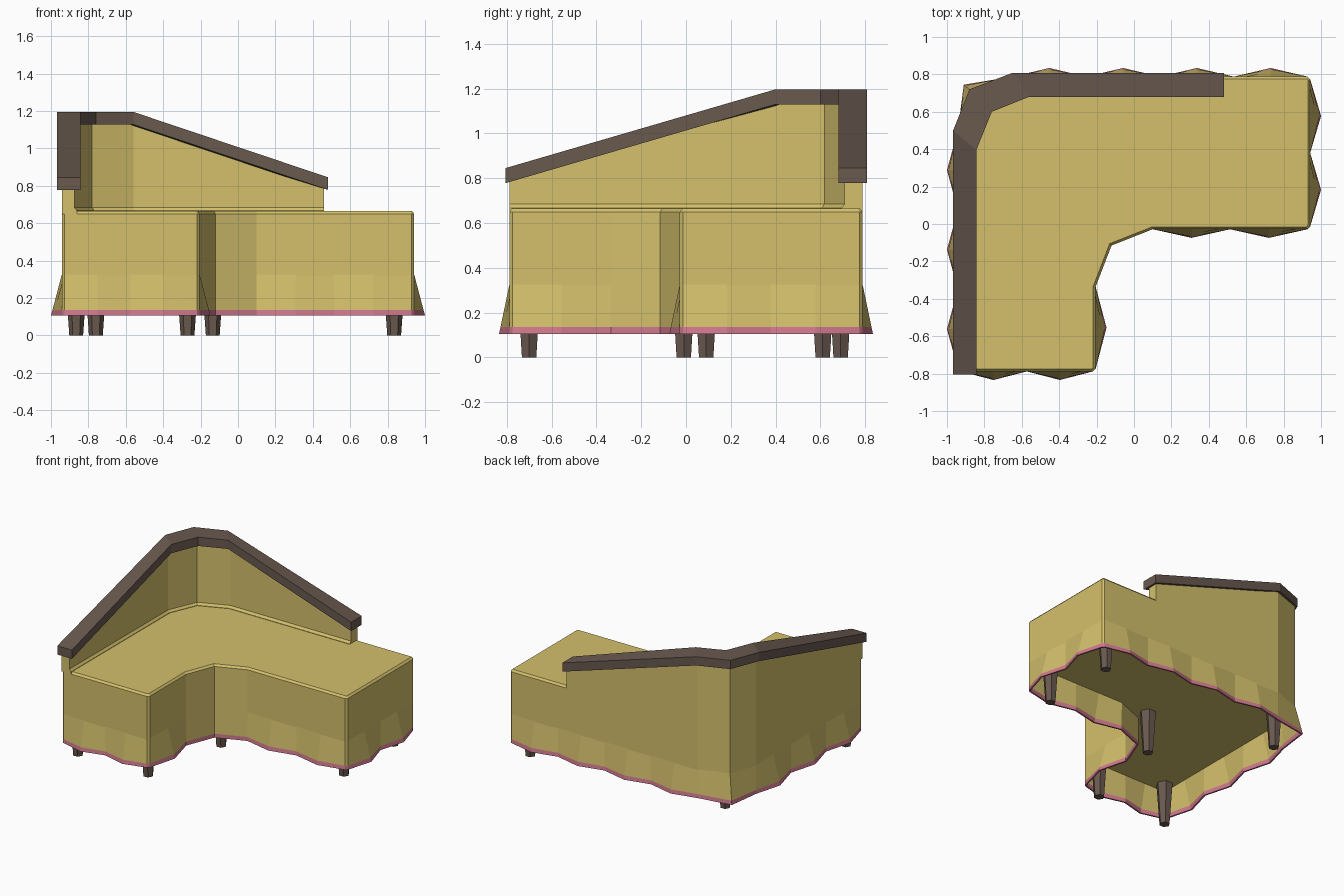
import bpy, bmesh, math
from mathutils import Vector

if "Cube" in bpy.data.objects:
    bpy.data.objects.remove(bpy.data.objects["Cube"])


def material(name, rgb):
    m = bpy.data.materials.new(name)
    m.diffuse_color = (*rgb, 1)
    m.use_nodes = True
    m.node_tree.nodes["Principled BSDF"].inputs["Base Color"].default_value = m.diffuse_color
    return m


YELLOW = material("mustard fabric", (0.66, 0.53, 0.15))
PINK = material("pink trim", (0.63, 0.19, 0.27))
BROWN = material("dark wood", (0.14, 0.1, 0.078))


def loft(name, rings, mats, caps=True, rule=None):
    """Join closed rings of equal length into a surface."""
    bm = bmesh.new()
    vs = [[bm.verts.new(p) for p in r] for r in rings]
    n = len(rings[0])
    for a, b in zip(vs, vs[1:]):
        for i in range(n):
            j = (i + 1) % n
            bm.faces.new((a[i], a[j], b[j], b[i]))
    if caps:
        bm.faces.new(vs[0][::-1])
        bm.faces.new(vs[-1])
    bm.normal_update()
    bmesh.ops.recalc_face_normals(bm, faces=bm.faces)
    if rule:
        for f in bm.faces:
            f.material_index = rule(f.calc_center_median())
    me = bpy.data.meshes.new(name)
    bm.to_mesh(me)
    bm.free()
    for m in mats:
        me.materials.append(m)
    ob = bpy.data.objects.new(name, me)
    bpy.context.collection.objects.link(ob)
    return ob


def inset(pts, d):
    """Mitred inward offset of a counter-clockwise outline."""
    out = []
    for i, p in enumerate(pts):
        e1 = (p - pts[i - 1]).normalized()
        e2 = (pts[(i + 1) % len(pts)] - p).normalized()
        n1, n2 = Vector((-e1.y, e1.x)), Vector((-e2.y, e2.x))
        out.append(p + (n1 + n2) * d / (1 + n1.dot(n2)))
    return out


def at(pts, z):
    return [(p.x, p.y, z) for p in pts]


# L-shaped plan with clipped right-angle corners
plan = [Vector(p) for p in [
    (-0.942, -0.788), (-0.205, -0.788), (-0.205, -0.335), (-0.12, -0.115),
    (0.1, -0.028), (0.942, -0.028), (0.942, 0.788), (-0.65, 0.788),
    (-0.87, 0.71), (-0.942, 0.5)]]
outline = []
for i, p in enumerate(plan):
    a = (plan[i - 1] - p).normalized()
    b = (plan[(i + 1) % len(plan)] - p).normalized()
    if abs(a.dot(b)) < 0.01:
        outline += [p + a * 0.014, p + b * 0.014]
    else:
        outline.append(p)

# Seat body with bevelled top rim
loft("seat_body", [at(outline, 0.32), at(outline, 0.65),
                   at(inset(outline, 0.013), 0.665)], [YELLOW])

# Wavy skirt: straight at the top, rippled at the hem
top, hem = [], []
for i, p in enumerate(outline):
    q = outline[(i + 1) % len(outline)]
    d = q - p
    top.append(p)
    back_corner = (p - plan[8]).length < 0.01
    hem.append(p + Vector((-0.04, 0.035)) if back_corner else p)
    if d.length > 0.4:
        n = round(d.length / 0.42)
        out = Vector((d.y, -d.x)).normalized()
        amp = 0.058 if abs(out.x) > 0.5 else 0.046
        for k in range(1, 2 * n):
            s = p + d * k / (2 * n)
            top.append(s)
            hem.append(s + out * amp if k % 2 else s)
band = [t.lerp(h, 0.864) for t, h in zip(top, hem)]
loft("skirt", [at(top, 0.325), at(band, 0.135), at(hem, 0.105),
               at(inset(hem, 0.012), 0.105), at(inset(band, 0.012), 0.135),
               at(inset(top, 0.012), 0.32)],
     [YELLOW, PINK], caps=False, rule=lambda c: 1 if c.z < 0.14 else 0)

# Backrest panel: stations of outer point, inner point, top height
flare = [(0.014, 0), (0.014, 0), (0.01, -0.01), (0, -0.014), (0, -0.014)]
panel = [((-0.942, -0.788), (-0.875, -0.788), 0.79),
         ((-0.942, 0.5), (-0.872, 0.4), 1.135),
         ((-0.87, 0.71), (-0.78, 0.618), 1.135),
         ((-0.65, 0.788), (-0.56, 0.708), 1.135),
         ((0.46, 0.788), (0.46, 0.708), 0.79)]
loft("backrest", [[(*o, 0.65), (n[0] + f[0], n[1] + f[1], 0.65),
                   (n[0] + f[0], n[1] + f[1], 0.668), (*n, 0.685),
                   (*n, z), (*o, z)]
                  for (o, n, z), f in zip(panel, flare)], [YELLOW])

# Wooden rail capping the backrest
rail = [((-0.967, -0.805), (-0.843, -0.805), 0.845),
        ((-0.967, 0.5), (-0.843, 0.395), 1.195),
        ((-0.88, 0.72), (-0.76, 0.6), 1.195),
        ((-0.65, 0.808), (-0.56, 0.68), 1.195),
        ((0.482, 0.808), (0.482, 0.68), 0.845)]
loft("top_rail", [[(*o, z - 0.067), (*n, z - 0.067), (*n, z), (*o, z)]
                  for o, n, z in rail], [BROWN])

# Six tapered hexagonal legs
spots = [(-0.865, -0.7), (-0.27, -0.7), (-0.135, -0.01),
         (0.835, 0.09), (0.835, 0.69), (-0.76, 0.61)]
for k, (x, y) in enumerate(spots):
    loft(f"leg_{k + 1}", [[(x + r * math.cos(i * math.pi / 3),
                            y + r * math.sin(i * math.pi / 3), z)
                           for i in range(6)]
                          for z, r in ((0, 0.037), (0.33, 0.06))], [BROWN])
